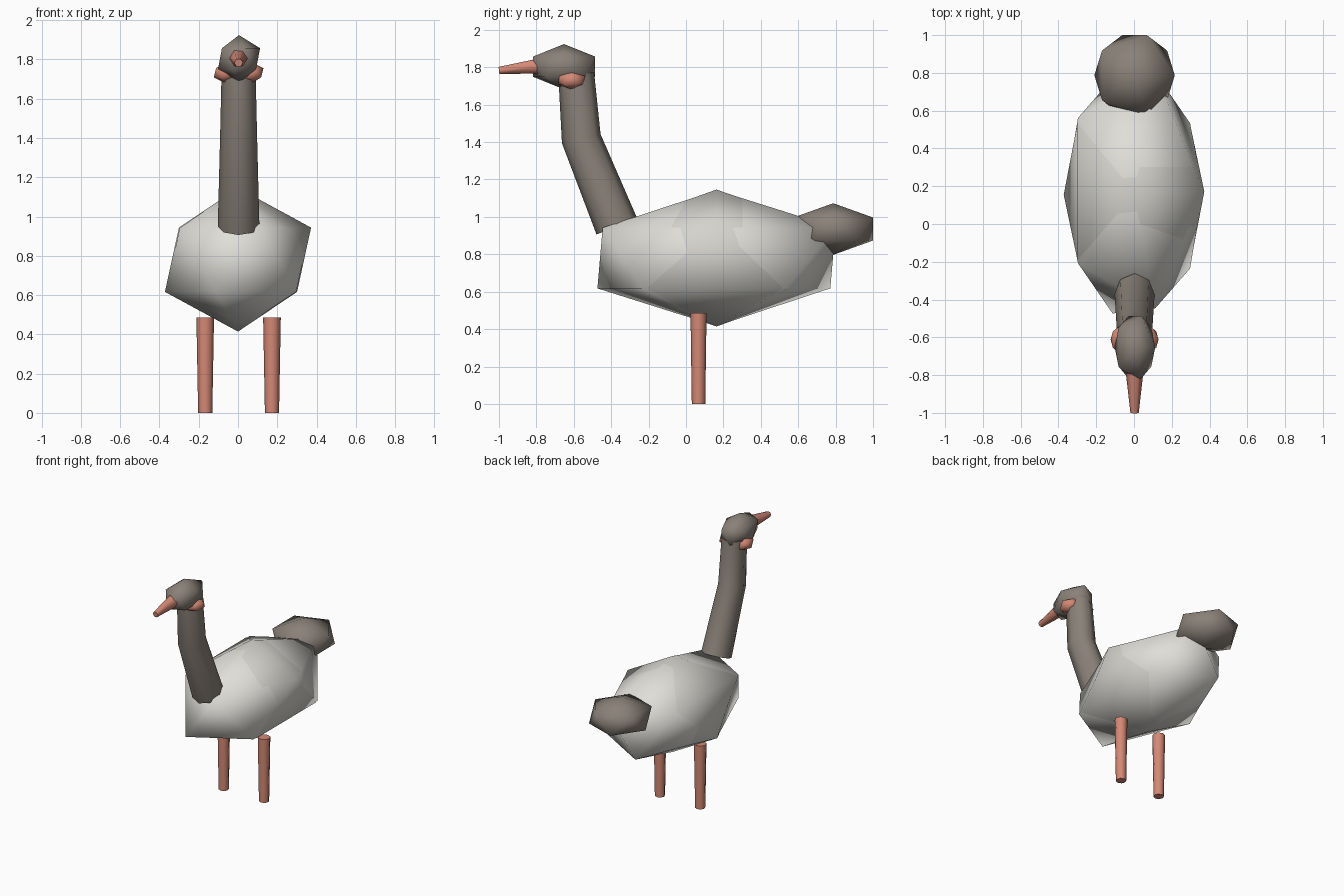
import bpy, bmesh, math
from mathutils import Vector

if "Cube" in bpy.data.objects:
    bpy.data.objects.remove(bpy.data.objects["Cube"])


def material(name, rgb):
    m = bpy.data.materials.new(name)
    m.diffuse_color = (*rgb, 1)
    m.use_nodes = True
    m.node_tree.nodes["Principled BSDF"].inputs["Base Color"].default_value = m.diffuse_color
    return m


WHITE = material("pale_feather", (0.74, 0.73, 0.69))
GREY = material("light_grey_feather", (0.66, 0.65, 0.61))
BROWN = material("grey_brown_feather", (0.255, 0.22, 0.19))
PINK = material("salmon_skin", (0.66, 0.25, 0.18))


def finish(name, bm, mat, angle=None):
    me = bpy.data.meshes.new(name)
    bmesh.ops.recalc_face_normals(bm, faces=bm.faces)
    bm.to_mesh(me)
    bm.free()
    me.materials.append(mat)
    ob = bpy.data.objects.new(name, me)
    bpy.context.collection.objects.link(ob)
    bpy.ops.object.select_all(action='DESELECT')
    ob.select_set(True)
    bpy.context.view_layer.objects.active = ob
    if angle is None:
        bpy.ops.object.shade_smooth()
    else:
        bpy.ops.object.shade_smooth_by_angle(angle=math.radians(angle))
    return ob


def blob(name, centre, scale, mat, lean=0.0):
    """Smooth twenty-sided ellipsoid; lean slides its two rings apart in y."""
    bm = bmesh.new()
    bmesh.ops.create_icosphere(bm, subdivisions=1, radius=1)
    for v in bm.verts:
        slide = math.copysign(lean, v.co.z) if abs(v.co.z) < 0.9 else 0
        v.co = Vector([c + s * p for c, s, p in zip(centre, scale, v.co)])
        v.co.y += slide
    return finish(name, bm, mat)


def tube(name, stations, sides, mat):
    """Capped tube in the x = const plane through (x, y, z, radius_x, radius_side)."""
    bm = bmesh.new()
    pts = [Vector(s[:3]) for s in stations]
    rings = []
    for i, s in enumerate(stations):
        a = (pts[i] - pts[i - 1]).normalized() if i else Vector()
        b = (pts[i + 1] - pts[i]).normalized() if i < len(pts) - 1 else Vector()
        side = Vector((1, 0, 0)).cross((a + b).normalized())
        rings.append([bm.verts.new(pts[i]
                      + Vector((1, 0, 0)) * s[3] * math.cos(2 * math.pi * k / sides)
                      + side * s[4] * math.sin(2 * math.pi * k / sides))
                      for k in range(sides)])
    for r0, r1 in zip(rings, rings[1:]):
        for k in range(sides):
            n = (k + 1) % sides
            bm.faces.new((r0[k], r0[n], r1[n], r1[k]))
    bm.faces.new(rings[0])
    bm.faces.new(rings[-1])
    return finish(name, bm, mat, 60)


# Body, with the shorter wing layer over its flanks
blob("body", (0, 0.163, 0.78), (0.410, 0.732, 0.363), WHITE, 0.014)
blob("wing_layer", (0, 0.163, 0.78), (0.416, 0.675, 0.366), GREY, 0.008)

# Tail and head
blob("tail", (0.003, 0.787, 0.935), (0.238, 0.25, 0.138), BROWN)
blob("head", (0.005, -0.652, 1.803), (0.12, 0.195, 0.121), BROWN)

# Bent neck
tube("neck", [(0.003, -0.37, 0.95, 0.106, 0.117),
              (0.003, -0.56, 1.418, 0.094, 0.106),
              (0.003, -0.587, 1.765, 0.086, 0.096)], 8, BROWN)

# Beak
tube("beak", [(0.003, -0.79, 1.806, 0.046, 0.046),
              (0.003, -1.0, 1.783, 0.022, 0.022)], 6, PINK)

# Cheeks and legs, one on each side
for side, name in ((-1, "left"), (1, "right")):
    blob(name + "_cheek", (0.003 + side * 0.065, -0.612, 1.732),
         (0.069, 0.082, 0.053), PINK)
    x = 0.003 + side * 0.17
    tube(name + "_leg", [(x, 0.067, 0, 0.036, 0.036),
                         (x, 0.067, 0.487, 0.045, 0.043)], 8, PINK)
